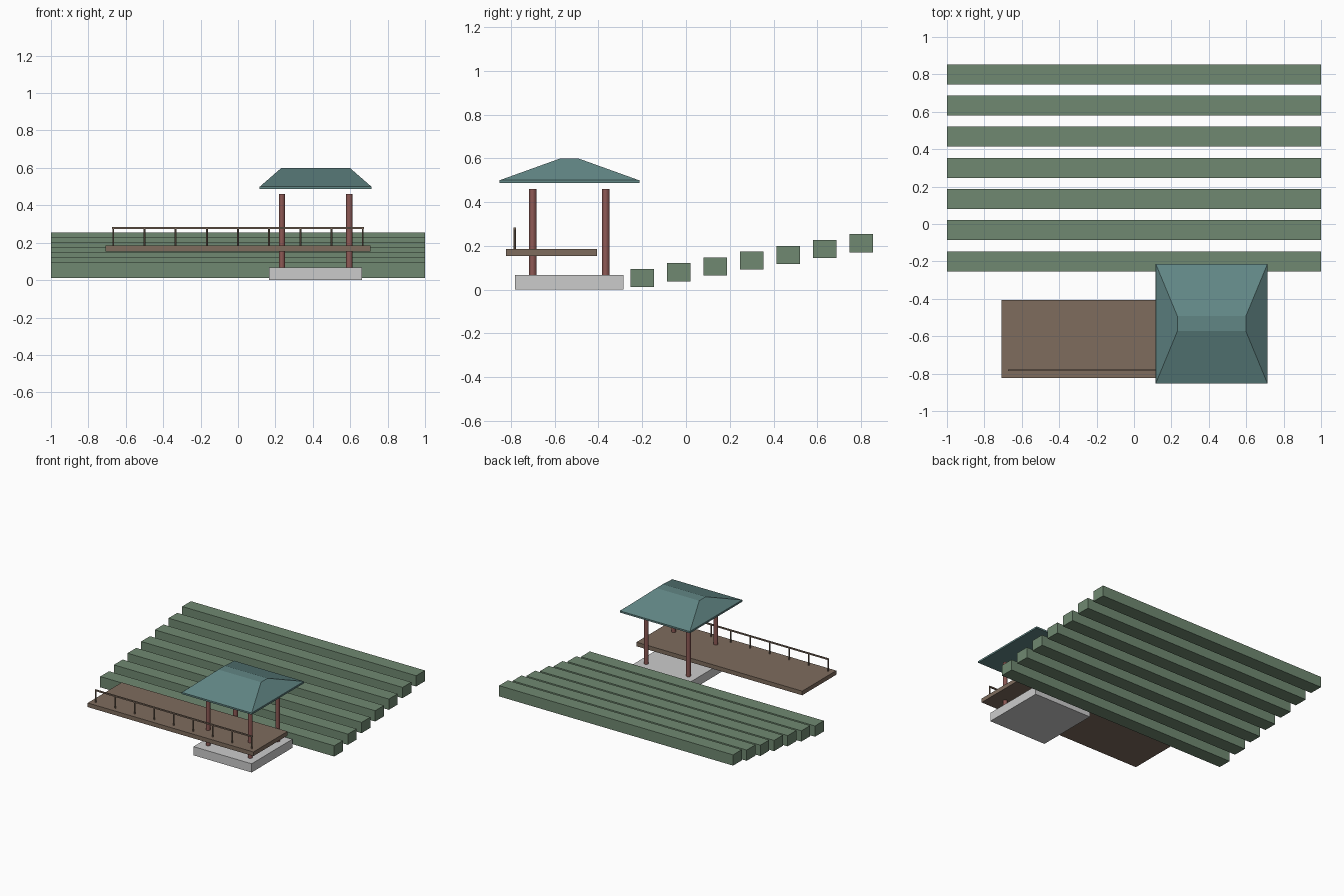
import bpy, bmesh
from mathutils import Matrix

if "Cube" in bpy.data.objects:
    bpy.data.objects.remove(bpy.data.objects["Cube"])


def material(name, rgb):
    m = bpy.data.materials.new(name)
    m.diffuse_color = (*rgb, 1)
    m.use_nodes = True
    m.node_tree.nodes["Principled BSDF"].inputs["Base Color"].default_value = m.diffuse_color
    return m


GREEN = material("leaf_green", (0.16, 0.25, 0.165))
WOOD = material("deck_wood", (0.21, 0.15, 0.11))
RED = material("column_red", (0.27, 0.10, 0.09))
TEAL = material("roof_teal", (0.12, 0.24, 0.235))


def finish(bm, name, mat=None):
    mesh = bpy.data.meshes.new(name)
    bm.to_mesh(mesh)
    bm.free()
    ob = bpy.data.objects.new(name, mesh)
    bpy.context.collection.objects.link(ob)
    if mat:
        mesh.materials.append(mat)
    return ob


def box(name, center, size, mat=None):
    bm = bmesh.new()
    bmesh.ops.create_cube(bm, size=1, matrix=Matrix.Translation(center) @ Matrix.Diagonal((*size, 1)))
    return finish(bm, name, mat)


def column(name, x, y, z0, z1, r, sides, mat):
    bm = bmesh.new()
    bmesh.ops.create_cone(bm, cap_ends=True, segments=sides, radius1=r, radius2=r,
                          depth=z1 - z0, matrix=Matrix.Translation((x, y, (z0 + z1) / 2)))
    return finish(bm, name, mat)


# Stepped planting terraces rising toward the back
for i in range(7):
    box(f"terrace_{i + 1}", (0, -0.2 + i / 6, 0.053 + i * 0.0265), (2, 0.107, 0.083), GREEN)

# Pavilion base and columns
PX, PY = 0.415, -0.533
box("pavilion_base", (PX, PY, 0.0335), (0.497, 0.497, 0.067))
for sx in (-1, 1):
    for sy in (-1, 1):
        column("pavilion_column", PX + sx * 0.18, PY + sy * 0.167, 0.067, 0.46, 0.0167, 12, RED)

# Pavilion roof: thin eave slab and a tapered hip with a flat ridge
box("roof_eave", (PX, PY, 0.4935), (0.6, 0.64, 0.013), TEAL)
bm = bmesh.new()
cube = bmesh.ops.create_cube(bm, size=2)
for v in cube["verts"]:
    hx, hy, z = (0.183, 0.04, 0.6) if v.co.z > 0 else (0.298, 0.318, 0.5)
    v.co = (PX + v.co.x * hx, PY + v.co.y * hy, z)
finish(bm, "hip_roof", TEAL)

# Viewing deck with its front railing
box("deck", (0, -0.615, 0.17), (1.416, 0.416, 0.032), WOOD)
for i in range(9):
    column("rail_post", (i - 4) / 6, -0.782, 0.186, 0.276, 0.005, 8, WOOD)
box("hand_rail", (0, -0.782, 0.279), (1.345, 0.01, 0.01), WOOD)
